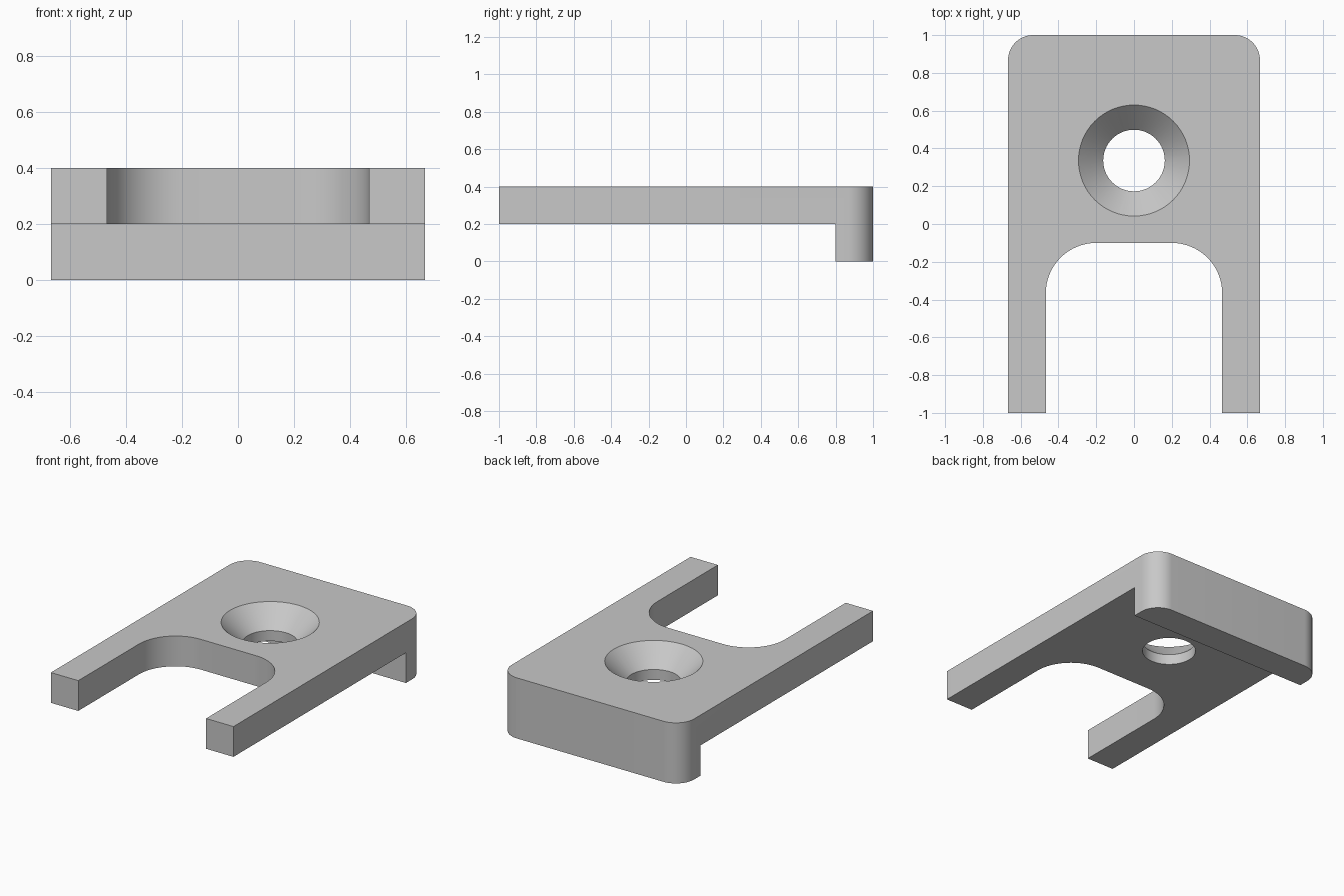
import bpy
import bmesh
from math import sin, cos, pi, radians

cube = bpy.data.objects.get("Cube")
if cube:
    bpy.data.objects.remove(cube, do_unlink=True)

HALF_W, HALF_L, HEIGHT = 0.667, 1.0, 0.4
PLATE_Z = 0.2        # underside of the plate
LIP_Y = 0.8          # front of the rear lip
HOLE_Y, HOLE_R, SINK_R = 0.336, 0.163, 0.294

grey = bpy.data.materials.new("plain grey")
grey.use_nodes = True
grey.diffuse_color = (0.58, 0.58, 0.58, 1)
grey.node_tree.nodes["Principled BSDF"].inputs["Base Color"].default_value = grey.diffuse_color


def round_top(half_w, front, back, radius, steps=16):
    """Rectangle outline whose two rear corners are rounded."""
    pts = [(-half_w, front), (half_w, front)]
    for side, start in ((1, 0), (-1, pi / 2)):
        for i in range(steps + 1):
            a = start + i / steps * pi / 2
            pts.append((side * (half_w - radius) + radius * cos(a),
                        back - radius + radius * sin(a)))
    return pts


def make_object(name, bm):
    bmesh.ops.recalc_face_normals(bm, faces=bm.faces[:])
    mesh = bpy.data.meshes.new(name)
    bm.to_mesh(mesh)
    bm.free()
    obj = bpy.data.objects.new(name, mesh)
    bpy.context.collection.objects.link(obj)
    return obj


def prism(name, outline, z0, z1):
    bm = bmesh.new()
    face = bm.faces.new([bm.verts.new((x, y, z0)) for x, y in outline])
    grown = bmesh.ops.extrude_face_region(bm, geom=[face])["geom"]
    top = [v for v in grown if isinstance(v, bmesh.types.BMVert)]
    bmesh.ops.translate(bm, verts=top, vec=(0, 0, z1 - z0))
    if not face.is_valid or len(bm.faces) < len(outline) + 2:
        bm.faces.new([v for v in bm.verts if v not in top])
    return make_object(name, bm)


def lathe(name, profile, y, sides=64):
    """Closed solid from stacked (radius, z) rings."""
    bm = bmesh.new()
    rings = [[bm.verts.new((r * cos(2 * pi * i / sides), y + r * sin(2 * pi * i / sides), z))
              for i in range(sides)] for r, z in profile]
    for low, high in zip(rings, rings[1:]):
        for i in range(sides):
            j = (i + 1) % sides
            bm.faces.new((low[i], low[j], high[j], high[i]))
    bm.faces.new(rings[0])
    bm.faces.new(rings[-1])
    return make_object(name, bm)


# Full-height block with rounded rear corners
bracket = prism("forked_bracket", round_top(HALF_W, -HALF_L, HALF_L, 0.133), 0, HEIGHT)
bracket.data.materials.append(grey)

# Cutters: space under the plate, fork slot, countersunk screw hole
under = prism("underside_cutter", [(-1, -1.2), (1, -1.2), (1, LIP_Y), (-1, LIP_Y)], -0.2, PLATE_Z)
slot = prism("slot_cutter", round_top(0.467, -1.3, -0.1, 0.267), -0.3, 0.6)
sink_z = HEIGHT - (SINK_R - HOLE_R)
hole = lathe("screw_hole_cutter",
             [(HOLE_R, -0.1), (HOLE_R, sink_z), (SINK_R, HEIGHT), (SINK_R + 0.1, HEIGHT + 0.1)],
             HOLE_Y)

bpy.ops.object.select_all(action='DESELECT')
bracket.select_set(True)
bpy.context.view_layer.objects.active = bracket
for cutter in (under, slot, hole):
    cutter.hide_render = True
    mod = bracket.modifiers.new(cutter.name, 'BOOLEAN')
    mod.operation = 'DIFFERENCE'
    mod.solver = 'EXACT'
    mod.object = cutter
    bpy.ops.object.modifier_apply(modifier=mod.name)
    bpy.data.objects.remove(cutter, do_unlink=True)

bpy.ops.object.shade_smooth_by_angle(angle=radians(30))
